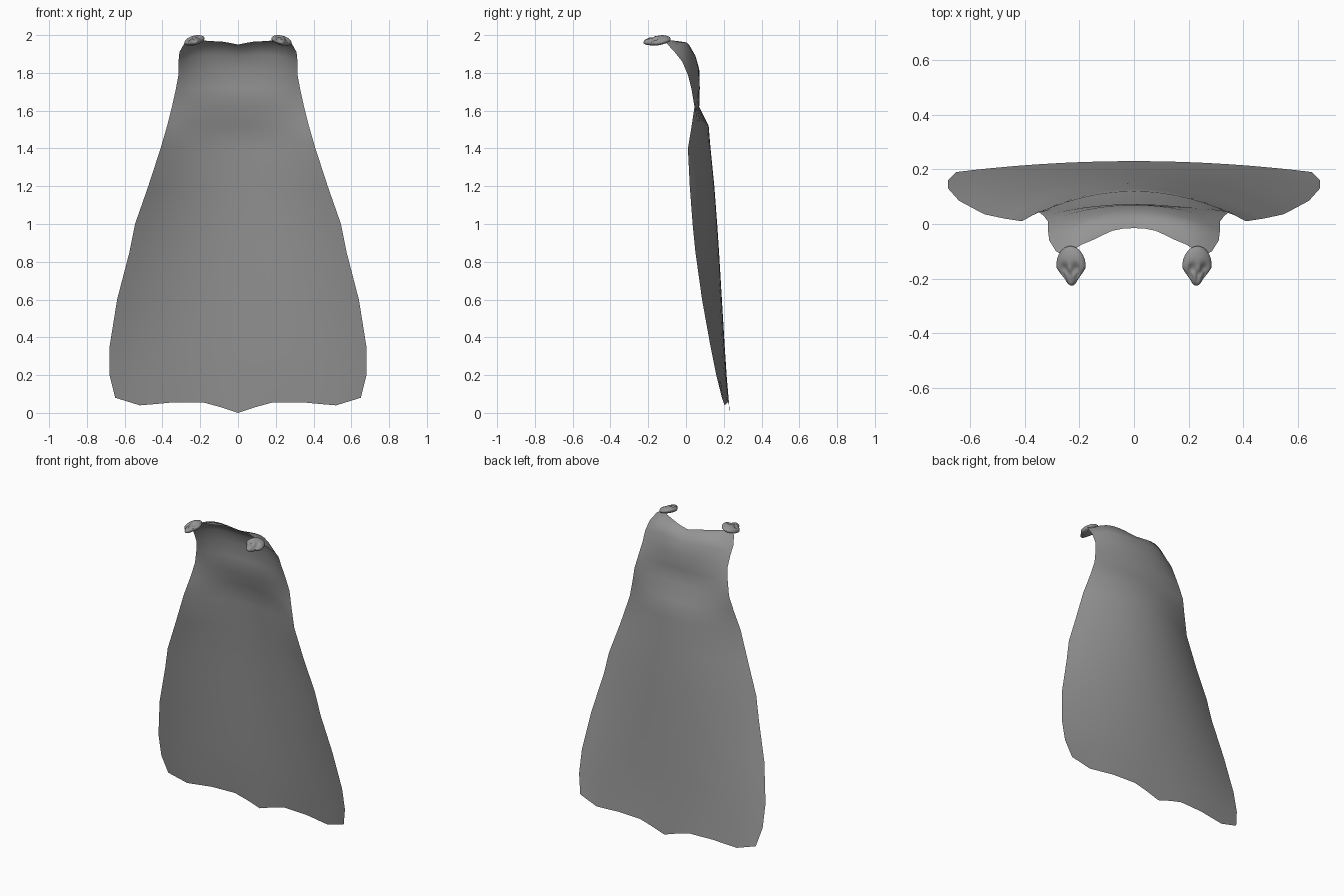
import bpy, bmesh, math
from mathutils import Matrix, Vector

if "Cube" in bpy.data.objects:
    bpy.data.objects.remove(bpy.data.objects["Cube"])

grey = bpy.data.materials.new("cloth_grey")
grey.diffuse_color = (0.3, 0.3, 0.3, 1)
grey.use_nodes = True
grey.node_tree.nodes["Principled BSDF"].inputs["Base Color"].default_value = grey.diffuse_color


def finish(name, bm):
    me = bpy.data.meshes.new(name)
    bm.to_mesh(me)
    bm.free()
    me.materials.append(grey)
    for p in me.polygons:
        p.use_smooth = True
    ob = bpy.data.objects.new(name, me)
    bpy.context.collection.objects.link(ob)
    return ob


# Cape: half-width columns from the centre line (0) to the side edge (1)
cols = [0, .14, .28, .41, .54, .67, .8, .9, 1]
# Rows: centre y, centre z, edge x, edge y, edge z, shoulder lift
rows = [
    (.02, 1.94, .31, -.06, 1.91, .033),
    (.05, 1.89, .315, -.02, 1.86, .015),
    (.07, 1.82, .315, .01, 1.79, .005),
    (.073, 1.72, .33, .03, 1.71, 0),
    (.07, 1.62, .35, .045, 1.62, 0),
    (.12, 1.52, .375, .03, 1.52, 0),
    (.13, 1.40, .41, .01, 1.40, 0),
    (.15, 1.20, .475, .02, 1.20, 0),
    (.165, 1.0, .545, .035, 1.0, 0),
    (.175, .85, .575, .05, .85, 0),
    (.19, .60, .64, .085, .60, 0),
    (.205, .35, .68, .13, .35, 0),
    (.215, .20, .68, .16, .20, 0),
]
# Neckline and wavy hem
neck_y = [-.015, -.017, -.025, -.042, -.06, -.075, -.1, -.115, -.1]
neck_z = [1.95, 1.958, 1.965, 1.967, 1.969, 1.972, 1.975, 1.97, 1.955]
hem_z = [0, .03, .055, .055, .055, .047, .04, .06, .08]

grid = [[(.285 * t, y, z) for t, y, z in zip(cols, neck_y, neck_z)]]
for cy, cz, ex, ey, ez, lift in rows:
    grid.append([(ex * t, cy + (ey - cy) * t ** 2,
                  cz + (ez - cz) * t ** 2 + lift * math.sin(math.pi * t ** 1.5))
                 for t in cols])
grid.append([(.65 * t, .23 - .04 * t ** 2, z) for t, z in zip(cols, hem_z)])

bm = bmesh.new()
lines = []
for half in grid:
    full = [(-x, y, z) for x, y, z in half[:0:-1]] + half
    lines.append([bm.verts.new(p) for p in full])
for a, b in zip(lines, lines[1:]):
    for i in range(len(a) - 1):
        bm.faces.new((a[i], a[i + 1], b[i + 1], b[i]))
finish("cape", bm)


# Skull clasp: flattened ball with narrow jaw, sunken eyes and nose, raised cheeks
dents = [(-.4, -.12, .26, .6), (.4, -.12, .26, .6), (0, -.42, .14, .5),
         (-.62, -.45, .2, .35), (.62, -.45, .2, .35), (0, -.68, .12, .3),
         (-.42, -.38, .13, -.2), (.42, -.38, .13, -.2), (0, -.08, .1, -.15)]


def skull(name, side):
    bm = bmesh.new()
    bmesh.ops.create_icosphere(bm, subdivisions=4, radius=1)
    for v in bm.verts:
        x, y, z = v.co
        if z > 0:
            drop = sum(d * math.exp(-((x - a) ** 2 + (y - b) ** 2) / (r * r))
                       for a, b, r, d in dents)
            z -= drop * min(1, z * 2)
        else:
            z *= .8
        x *= 1 - .42 * min(1, max(0, -y - .1) / .6)
        v.co = (x * .055, y * .073, z * .026)
    rot = Matrix.Rotation(side * math.radians(15), 4, 'Y') @ Matrix.Rotation(math.radians(8), 4, 'X')
    bm.transform(Matrix.Translation(Vector((side * .23, -.153, 1.97))) @ rot)
    finish(name, bm)


skull("left_clasp", -1)
skull("right_clasp", 1)
